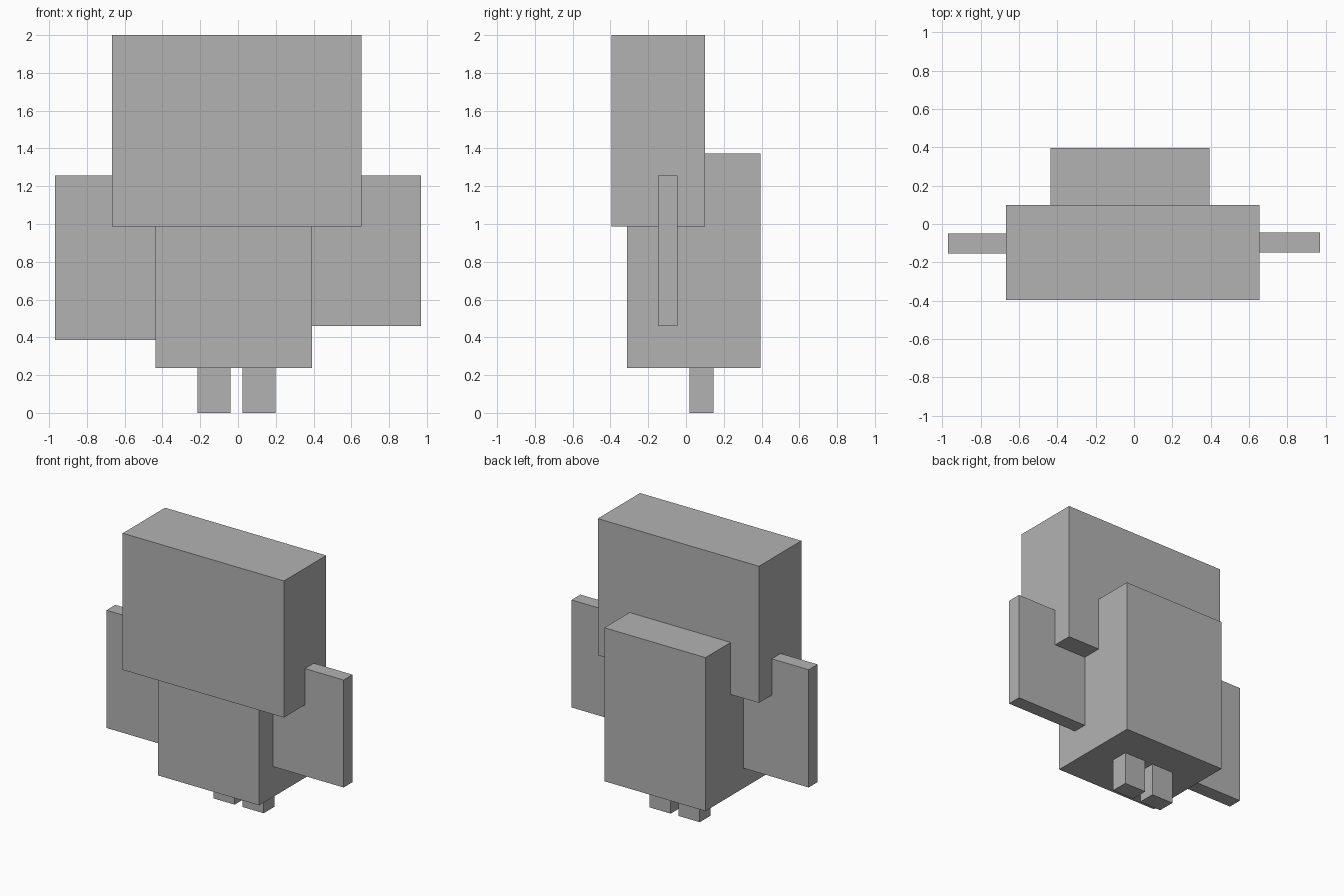
import bpy
from mathutils import Matrix, Vector
import bmesh

cube = bpy.data.objects.get("Cube")
if cube:
    bpy.data.objects.remove(cube, do_unlink=True)

# Single flat grey
grey = bpy.data.materials.new("plain grey")
grey.use_nodes = True
grey.diffuse_color = (0.45, 0.45, 0.45, 1)
grey.node_tree.nodes["Principled BSDF"].inputs["Base Color"].default_value = grey.diffuse_color


def block(name, x, y, z):
    """Box spanning the given (min, max) range on each axis."""
    low, high = (Vector(corner) for corner in zip(x, y, z))
    bm = bmesh.new()
    bmesh.ops.create_cube(bm, size=1, matrix=Matrix.LocRotScale(None, None, high - low))
    mesh = bpy.data.meshes.new(name)
    bm.to_mesh(mesh)
    bm.free()
    mesh.materials.append(grey)
    obj = bpy.data.objects.new(name, mesh)
    obj.location = (low + high) / 2
    bpy.context.collection.objects.link(obj)


# Head and body
block("head", (-0.668, 0.653), (-0.395, 0.1), (0.988, 2))
block("body", (-0.436, 0.393), (-0.313, 0.395), (0.237, 1.374))

# Flat arms, the right one hanging a little lower
block("left_arm", (0.36, 0.97), (-0.149, -0.045), (0.461, 1.257))
block("right_arm", (-0.97, -0.4), (-0.154, -0.05), (0.385, 1.257))

# Stubby legs
for side, x in (("left", 0.024), ("right", -0.214)):
    block(side + "_leg", (x, x + 0.174), (0.018, 0.145), (0, 0.25))
